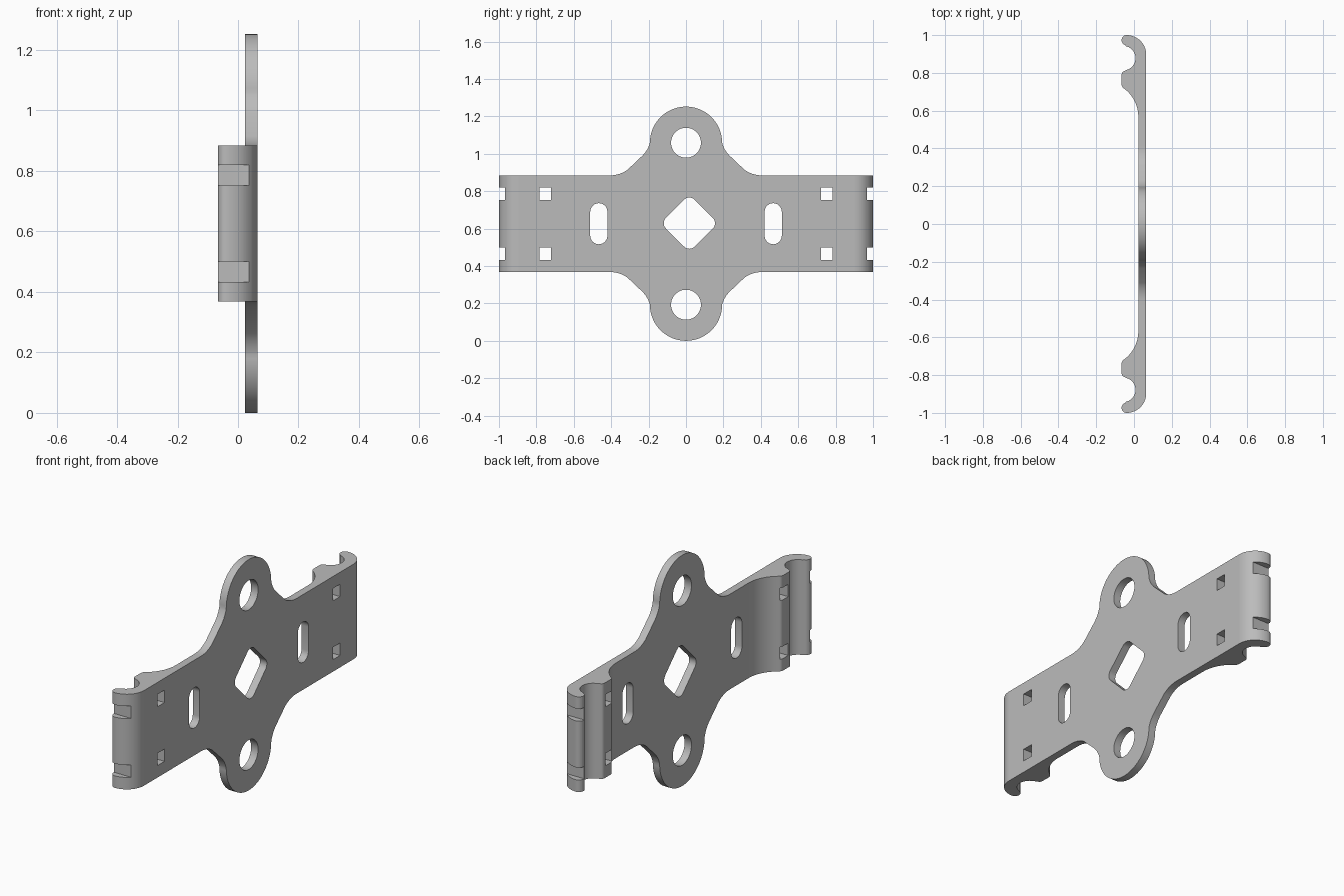
import bpy, bmesh
from math import sin, cos, radians
from mathutils import Vector
from mathutils.geometry import delaunay_2d_cdt

if "Cube" in bpy.data.objects:
    bpy.data.objects.remove(bpy.data.objects["Cube"], do_unlink=True)

MID = 0.626       # height of the plate centre
HALF = 0.258      # half height of the arms
LOBE = 0.433      # lobe centre offset from the middle

grey = bpy.data.materials.new("plain grey")
grey.use_nodes = True
grey.diffuse_color = (0.5, 0.5, 0.5, 1)
grey.node_tree.nodes["Principled BSDF"].inputs["Base Color"].default_value = (0.5, 0.5, 0.5, 1)


def arc(cx, cy, r, start, end, n=12):
    return [(cx + r * cos(radians(start + (end - start) * i / n)),
             cy + r * sin(radians(start + (end - start) * i / n))) for i in range(n + 1)]


def bezier(a, b, c, n=8):
    return [tuple((1 - t) ** 2 * p + 2 * t * (1 - t) * q + t * t * r
                  for p, q, r in zip(a, b, c)) for t in (i / n for i in range(n + 1))]


def depth(profile, y):
    """x of a section profile at distance y from the middle."""
    y = abs(y)
    for (x0, y0), (x1, y1) in zip(profile, profile[1:]):
        if y <= y1:
            return x0 + (x1 - x0) * (y - y0) / (y1 - y0)
    return profile[-1][0]


# Section, inner side: flat plate, thickened pad, round groove, hooked end
inner = [(0.023, 0)]
inner += arc(-0.162, 0.568, 0.185, 0, 53)
inner += bezier((-0.056, 0.72), (-0.0655, 0.727), (-0.0655, 0.74), 4)
inner += bezier((-0.0655, 0.79), (-0.0655, 0.806), (-0.05, 0.81), 4)
inner += arc(-0.057, 0.878, 0.065, -72, 80, 20)
inner += arc(-0.039, 0.973, 0.027, 260, 90)

# Section, outer side: flat face with a rounded end
outer = [(0.0645, 0)] + arc(-0.039, 0.8965, 0.1035, 0, 90, 16)

# Outline: notched arms flaring into round lobes at top and bottom
quarter = [(1, 0.126), (0.968, 0.126), (0.968, 0.193), (1, 0.193), (1, HALF)]
quarter += bezier((0.41, HALF), (0.355, HALF), (0.312, 0.289))
quarter += bezier((0.235, 0.362), (0.205, 0.39), (0.193, LOBE))
quarter += arc(0, LOBE, 0.193, 4, 90, 20)
top = quarter + [(-y, z) for y, z in reversed(quarter[:-1])]
loops = [top + [(y, -z) for y, z in reversed(top)]]

# Holes: round, slotted, square strap openings and a rounded diamond
for s in (-1, 1):
    loops.append(arc(0, s * LOBE, 0.08, 0, 352.5, 47))
    loops.append(arc(s * 0.466, 0.064, 0.046, 0, 180) + arc(s * 0.466, -0.064, 0.046, 180, 360))
    for t in (-1, 1):
        loops.append([(s * y, t * z) for y, z in ((0.722, 0.126), (0.782, 0.126),
                                                  (0.782, 0.193), (0.722, 0.193))])
diamond = []
for a in (0, 90, 180, 270):
    diamond += arc(0.018 + 0.097 * cos(radians(a)), 0.003 + 0.097 * sin(radians(a)),
                   0.04, a - 45, a + 45, 8)
loops.append(diamond)

# Flat layout: loop edges plus a crease line wherever the section bends
points, edges = [], []
for loop in loops:
    first, n = len(points), len(loop)
    points += [Vector(p) for p in loop]
    edges += [(first + i, first + (i + 1) % n) for i in range(n)]
walls = [(points[a], points[b]) for a, b in edges]
bends = sorted({round(y, 4) for x, y in inner + outer if 0.5 < y < 0.9999})
for y in bends + [-y for y in bends]:
    edges.append((len(points), len(points) + 1))
    points += [Vector((y, -0.3)), Vector((y, 0.3))]
flat_points, _, triangles, *_ = delaunay_2d_cdt(points, edges, [], 0, 1e-6)


def is_solid(triangle):
    """Even-odd test of a triangle's centre against the outline and holes."""
    y, z = sum((flat_points[i] for i in triangle), Vector((0, 0))) / 3
    crossings = sum(1 for a, b in walls if (a.y > z) != (b.y > z)
                    and y < a.x + (b.x - a.x) * (z - a.y) / (b.y - a.y))
    return crossings % 2 == 1


# Bracket: two matching skins joined by walls around every rim
bm = bmesh.new()
back = [bm.verts.new((depth(inner, y), y, MID + z)) for y, z in flat_points]
front = [bm.verts.new((depth(outer, y), y, MID + z)) for y, z in flat_points]
solid = [tuple(t) for t in triangles if is_solid(t)]
sides = {(t[i], t[(i + 1) % 3]) for t in solid for i in range(3)}
for t in solid:
    bm.faces.new([front[i] for i in t])
    bm.faces.new([back[i] for i in reversed(t)])
for a, b in sides:
    if (b, a) not in sides:
        bm.faces.new((front[b], front[a], back[a], back[b]))
bmesh.ops.delete(bm, geom=[v for v in bm.verts if not v.link_faces], context='VERTS')
bmesh.ops.remove_doubles(bm, verts=bm.verts[:], dist=0.00001)
bmesh.ops.recalc_face_normals(bm, faces=bm.faces[:])
mesh = bpy.data.meshes.new("mounting_bracket")
bm.to_mesh(mesh)
bm.free()
mesh.materials.append(grey)
bracket = bpy.data.objects.new("mounting_bracket", mesh)
bpy.context.collection.objects.link(bracket)

# Smooth shading with crisp edges
bpy.ops.object.select_all(action='DESELECT')
bracket.select_set(True)
bpy.context.view_layer.objects.active = bracket
bpy.ops.object.shade_smooth_by_angle(angle=radians(30))
